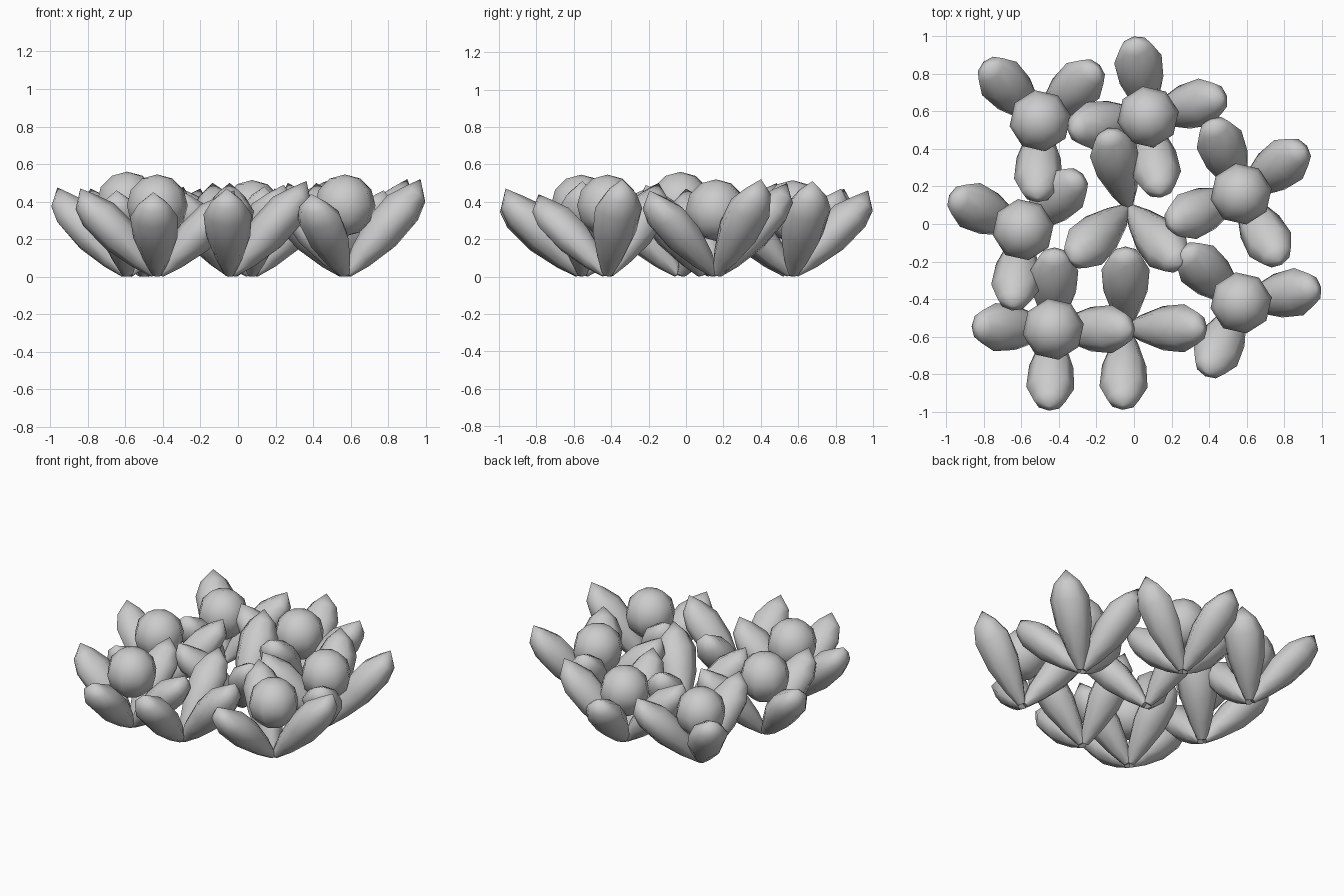
import bpy, bmesh, math
from mathutils import Matrix

if "Cube" in bpy.data.objects:
    bpy.data.objects.remove(bpy.data.objects["Cube"])

# Leaf side profile: (outer r, outer z, inner r, inner z, half width)
PROFILE = [(0.03, 0.00, -0.01, 0.03, 0.03),
           (0.13, 0.055, 0.04, 0.16, 0.072),
           (0.275, 0.16, 0.125, 0.31, 0.118),
           (0.395, 0.295, 0.23, 0.425, 0.128),
           (0.435, 0.39, 0.33, 0.475, 0.085)]
TIP = (0.41, 0.51)
# Cross-section: (side factor, blend from outer to inner)
SECTION = [(0, 0), (0.65, 0.14), (1, 0.5), (0.65, 0.86),
           (0, 1), (-0.65, 0.86), (-1, 0.5), (-0.65, 0.14)]


def finish(bm, name):
    bmesh.ops.recalc_face_normals(bm, faces=bm.faces)
    me = bpy.data.meshes.new(name)
    bm.to_mesh(me)
    bm.free()
    ob = bpy.data.objects.new(name, me)
    bpy.context.collection.objects.link(ob)
    bpy.ops.object.select_all(action='DESELECT')
    ob.select_set(True)
    bpy.context.view_layer.objects.active = ob
    bpy.ops.object.shade_smooth_by_angle(angle=math.radians(60))
    return ob


def leaf(name, x, y, angle, height):
    bm = bmesh.new()
    rings = []
    for ro, zo, ri, zi, w in PROFILE:
        rings.append([bm.verts.new((ro + (ri - ro) * b, s * w, zo + (zi - zo) * b))
                      for s, b in SECTION])
    n = len(SECTION)
    for a, b in zip(rings, rings[1:]):
        for i in range(n):
            j = (i + 1) % n
            bm.faces.new((a[i], a[j], b[j], b[i]))
    bm.faces.new(rings[0])
    tip = bm.verts.new((TIP[0], 0, TIP[1]))
    for i in range(n):
        bm.faces.new((rings[-1][i], rings[-1][(i + 1) % n], tip))
    ob = finish(bm, name)
    ob.location = (x, y, 0)
    ob.rotation_euler.z = math.radians(angle)
    ob.scale.z = height / TIP[1]


def berry(name, x, y, top):
    bm = bmesh.new()
    bmesh.ops.create_uvsphere(bm, u_segments=8, v_segments=6, radius=0.165,
                              matrix=Matrix.Rotation(math.radians(10), 4, 'Z'))
    finish(bm, name).location = (x, y, top - 0.165)


# Rosettes: x, y, berry top height (0 = none), leaves (angle, height)
ROSETTES = [
    (-0.50, 0.55, 0.51, [(134, 0.47), (43, 0.47), (-92, 0.48)]),
    (0.075, 0.57, 0.515, [(100, 0.46), (15, 0.51), (189, 0.48), (-81, 0.48)]),
    (0.57, 0.16, 0.52, [(36, 0.52), (112, 0.50), (203, 0.47), (-60, 0.46)]),
    (0.57, -0.42, 0.545, [(11, 0.52), (138, 0.50), (244, 0.44)]),
    (-0.43, -0.56, 0.545, [(178, 0.47), (267, 0.45), (0, 0.46), (89, 0.47)]),
    (-0.59, -0.03, 0.56, [(155, 0.475), (43, 0.48), (262, 0.46)]),
    (-0.045, -0.555, 0, [(90, 0.50), (268, 0.47), (0, 0.51)]),
    (-0.03, 0.09, 0, [(105, 0.50), (223, 0.47), (-48, 0.49)]),
]

for k, (x, y, top, leaves) in enumerate(ROSETTES, 1):
    for m, (angle, height) in enumerate(leaves, 1):
        leaf(f"rosette_{k}_leaf_{m}", x, y, angle, height)
    if top:
        berry(f"rosette_{k}_berry", x, y, top)
